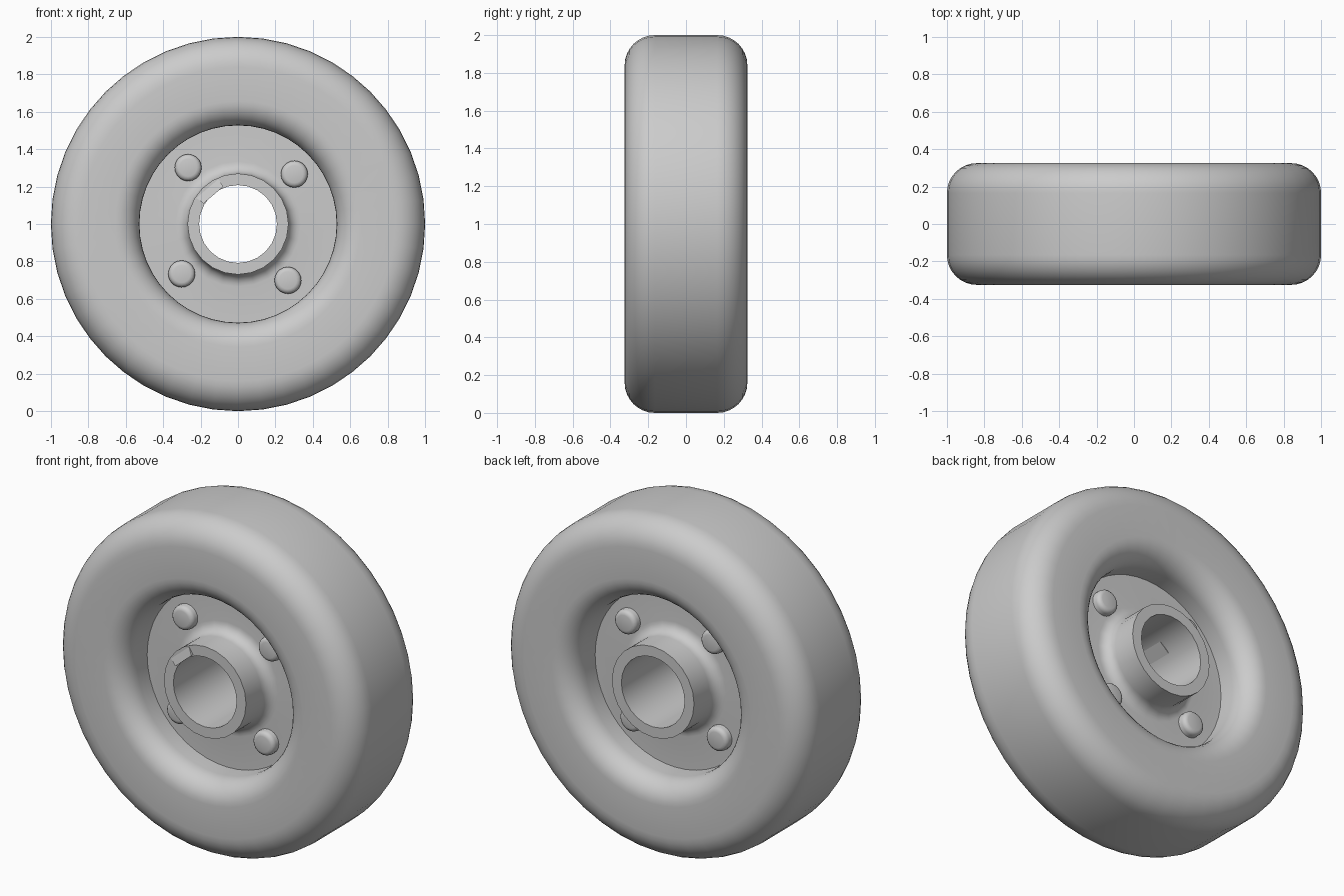
import bpy, bmesh, math
from mathutils import Matrix, Vector

if "Cube" in bpy.data.objects:
    bpy.data.objects.remove(bpy.data.objects["Cube"], do_unlink=True)

grey = bpy.data.materials.new("plain grey")
grey.use_nodes = True
GREY = (0.6, 0.6, 0.6, 1)
grey.diffuse_color = GREY
grey.node_tree.nodes["Principled BSDF"].inputs["Base Color"].default_value = GREY

CENTRE = Vector((0, 0, 1))


def finish(name, bm, angle=35):
    bmesh.ops.recalc_face_normals(bm, faces=bm.faces)
    mesh = bpy.data.meshes.new(name)
    bm.to_mesh(mesh)
    bm.free()
    mesh.materials.append(grey)
    obj = bpy.data.objects.new(name, mesh)
    bpy.context.collection.objects.link(obj)
    bpy.ops.object.select_all(action="DESELECT")
    obj.select_set(True)
    bpy.context.view_layer.objects.active = obj
    bpy.ops.object.shade_smooth_by_angle(angle=math.radians(angle))
    return obj


def arc(r, y, radius, start, end, steps=8):
    """Points (radius from axle, y) along a fillet."""
    angles = [math.radians(start + (end - start) * i / steps) for i in range(steps + 1)]
    return [(r + radius * math.cos(a), y + radius * math.sin(a)) for a in angles]


def mirrored(half):
    """Close a half profile by reflecting it across the middle plane."""
    return half + [(r, -y) for r, y in reversed(half)]


def lathe(name, profile, segments):
    """Turn a closed profile around the axle."""
    bm = bmesh.new()
    rings = []
    for i in range(segments):
        a = math.tau * i / segments
        rings.append([bm.verts.new(CENTRE + Vector((r * math.cos(a), y, r * math.sin(a))))
                      for r, y in profile])
    n = len(profile)
    for i in range(segments):
        here, there = rings[i], rings[(i + 1) % segments]
        for j in range(n):
            k = (j + 1) % n
            bm.faces.new((here[j], there[j], there[k], here[k]))
    return finish(name, bm)


# Tyre with rounded shoulders and rounded inner lips
OUT, LIP = 0.16, 0.13
lathe("tyre", mirrored(arc(1 - OUT, 0.325 - OUT, OUT, 0, 90)
                       + arc(0.527 + LIP, 0.325 - LIP, LIP, 90, 180)
                       + [(0.527, 0.09)]), 48)

# Plate and hub in one piece, with a fillet where they meet
lathe("hub_plate", mirrored([(0.535, 0.1)]
                            + arc(0.335, 0.165, 0.065, 270, 180, 6)
                            + [(0.27, 0.31), (0.208, 0.31)]), 24)

# Key set in the bore, with a sloping front end
bm = bmesh.new()
bmesh.ops.create_cube(bm, size=1)
for v in bm.verts:
    outer, front = v.co.z > 0, v.co.y < 0
    v.co.x *= 0.155 if outer else 0.14
    v.co.y = (-0.312 if outer else -0.325) if front else 0.1
    v.co.z = 0.25 if outer else 0.203
bm.transform(Matrix.Translation(CENTRE) @ Matrix.Rotation(math.radians(-40.5), 4, "Y"))
finish("bore_key", bm)

# Rivets through the plate, with a rounded head on each side
for i in range(4):
    a = math.radians(41.5 + 90 * i)
    bm = bmesh.new()
    spin = Matrix.Rotation(math.radians(90), 4, "X")
    bmesh.ops.create_cone(bm, cap_ends=True, segments=20, radius1=0.072, radius2=0.072,
                          depth=0.3, matrix=spin)
    rims = [e for e in bm.edges if abs(e.verts[0].co.y - e.verts[1].co.y) < 0.001]
    bmesh.ops.bevel(bm, geom=rims, offset=0.025, segments=3, profile=0.5, affect="EDGES")
    bm.transform(Matrix.Translation(CENTRE + 0.402 * Vector((math.cos(a), 0, math.sin(a)))))
    finish(f"rivet_{i + 1}", bm)
